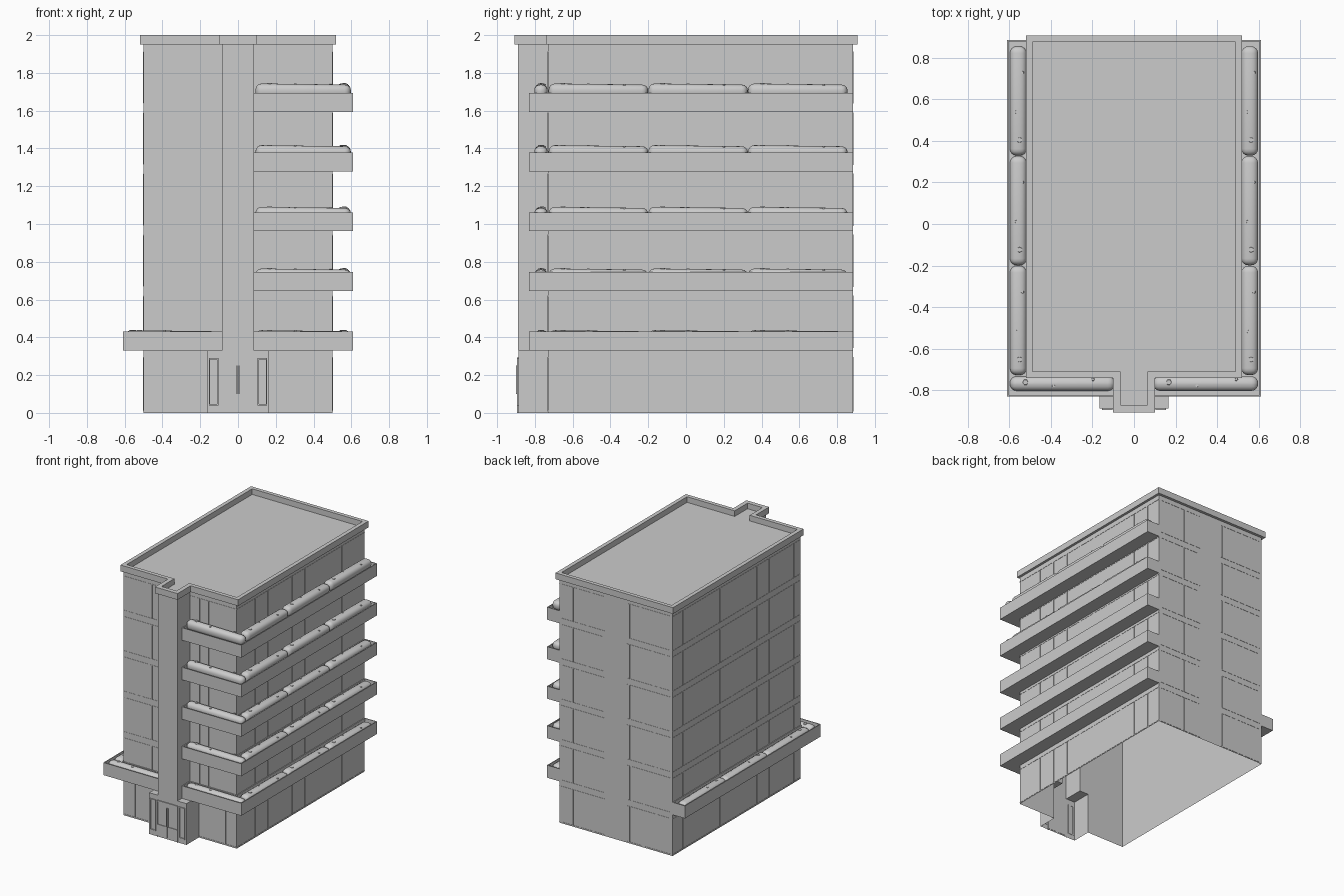
import bpy, bmesh
from mathutils import Matrix, Vector

if "Cube" in bpy.data.objects:
    bpy.data.objects.remove(bpy.data.objects["Cube"])


def finish(name, bm, smooth=False):
    bmesh.ops.recalc_face_normals(bm, faces=bm.faces)
    me = bpy.data.meshes.new(name)
    bm.to_mesh(me)
    bm.free()
    ob = bpy.data.objects.new(name, me)
    bpy.context.collection.objects.link(ob)
    if smooth:
        for p in me.polygons:
            p.use_smooth = True
    return ob


def loop(bm, pts, z):
    return [bm.verts.new((x, y, z)) for x, y in pts]


def bridge(bm, a, b):
    for i in range(len(a)):
        j = (i + 1) % len(a)
        bm.faces.new((a[i], a[j], b[j], b[i]))


def add_box(bm, x0, x1, y0, y1, z0, z1):
    m = Matrix.Translation(((x0 + x1) / 2, (y0 + y1) / 2, (z0 + z1) / 2))
    bmesh.ops.create_cube(bm, size=1, matrix=m @ Matrix.Diagonal((x1 - x0, y1 - y0, z1 - z0, 1)))


def plan(w, front, back, tw, tf):
    """Building outline: rectangle with a tower tab on the front."""
    return [(-w, front), (-tw, front), (-tw, tf), (tw, tf), (tw, front), (w, front), (w, back), (-w, back)]


def basin(name, outer, inner, z0, z1, deck):
    """Solid with a recessed top: outer walls, rim, inner walls and floor."""
    bm = bmesh.new()
    rings = [loop(bm, outer, z0), loop(bm, outer, z1), loop(bm, inner, z1), loop(bm, inner, deck)]
    for a, b in zip(rings, rings[1:]):
        bridge(bm, a, b)
    bm.faces.new(rings[0])
    bm.faces.new(rings[-1])
    return finish(name, bm)


# Wall shell, hollow and open underneath, with wider entrance at the bottom
bm = bmesh.new()
low = plan(0.5, -0.73, 0.885, 0.165, -0.887)
high = plan(0.5, -0.73, 0.885, 0.085, -0.889)
rings = [loop(bm, low, 0), loop(bm, low, 0.33)]
bridge(bm, *rings)
up = [loop(bm, high, 0.33), loop(bm, high, 1.955)]
bridge(bm, *up)
for s in (-1, 1):  # roofs of the entrance wings
    bm.faces.new([bm.verts.new((s * x, y, 0.33)) for x, y in
                  ((0.085, -0.887), (0.165, -0.887), (0.165, -0.73), (0.085, -0.73))])
finish("wall_shell", bm)

# Roof parapet and deck
basin("roof_parapet", plan(0.52, -0.742, 0.907, 0.1, -0.907),
      plan(0.488, -0.71, 0.876, 0.066, -0.872), 1.95, 2.0, 1.955)

# Thin window joints on all facades
bm = bmesh.new()
T, W = 0.002, 0.003
side_y = [-0.65 + 0.156 * i for i in range(10)]
back_x = (0.12, 0.25, 0.38)
front_x = (0.17, 0.25, 0.34, 0.46)
for f in range(6):
    z0 = 0.01 if f == 0 else 0.295 + 0.3235 * (f - 1) + 0.05
    z1 = 0.295 + 0.3235 * f
    for s in (-1, 1):
        xa, xb = sorted((s * 0.5, s * (0.5 + T)))
        for y in side_y:
            add_box(bm, xa, xb, y - W, y + W, z0, z1)
        for z in (z0, z1):
            add_box(bm, xa, xb, -0.73, 0.885, z - 0.002, z + 0.002)
            fa, fb = sorted((s * (0.17 if f == 0 else 0.09), s * 0.5))
            add_box(bm, fa, fb, -0.73 - T, -0.73, z - 0.002, z + 0.002)
            ba, bb = sorted((s * 0.1, s * 0.48))
            add_box(bm, ba, bb, 0.885, 0.885 + T, z - 0.002, z + 0.002)
        for x in (0.2, 0.3, 0.4) if f == 0 else front_x:
            add_box(bm, s * x - W, s * x + W, -0.73 - T, -0.73, z0, z1)
        for x in back_x:
            add_box(bm, s * x - W, s * x + W, 0.885, 0.885 + T, z0, z1)
finish("window_joints", bm)


# Planted balconies: L-shaped troughs
def planter(name, s, z0):
    def ell(d):
        pts = [(0.085 + d, -0.83 + d), (0.61 - d, -0.83 + d), (0.61 - d, 0.885 - d),
               (0.5 + d, 0.885 - d), (0.5 + d, -0.73 - d), (0.085 + d, -0.73 - d)]
        return [(s * x, y) for x, y in pts]
    basin(name, ell(0), ell(0.006), z0, z0 + 0.1, z0 + 0.07)


# Hedge: rounded bar with a few six-sided leaf lumps, built along y
def hedge(name, cx, cy, top, length, along_x=False, width=0.08):
    bm = bmesh.new()
    add_box(bm, -width / 2, width / 2, -length / 2, length / 2, -0.04, 0.04)
    bmesh.ops.bevel(bm, geom=list(bm.edges), offset=0.033, segments=4, profile=0.5, affect='EDGES')
    for v in bm.verts:  # gentle fall toward the far end
        if v.co.z > 0:
            v.co.z *= 1 - 0.16 * (v.co.y / length + 0.5)
    for off, x, r in ((0.075, 0.006, 0.018), (0.21, -0.01, 0.01), (0.4, 0.02, 0.01)):
        bmesh.ops.create_cone(bm, cap_ends=True, segments=6, radius1=r, radius2=r * 0.7, depth=0.02,
                              matrix=Matrix.Translation((x, off - length / 2, 0.034 - abs(x) * 0.4)))
    if along_x:
        bm.transform(Matrix(((0, 1, 0, 0), (1, 0, 0, 0), (0, 0, 1, 0), (0, 0, 0, 1))))
    bm.transform(Matrix.Translation((cx, cy, top - 0.044)))
    ob = finish(name, bm, True)
    ob.data.set_sharp_from_angle(angle=0.7)


for i in range(5):
    for s, side in ((1, "right"), (-1, "left")):
        if s < 0 and i:
            continue  # the left side only has the lowest balcony
        planter(f"planter_{side}_{i}", s, 0.33 + 0.316 * i)
        top = 0.442 + 0.3265 * i
        for k in range(3):
            hedge(f"hedge_{side}_{i}_{k}", s * 0.557, -0.464 + 0.528 * k, top, 0.526)
        hedge(f"hedge_front_{side}_{i}", s * 0.345, -0.768, top, 0.505, True, 0.07)

# Entrance: door leaves, kick plates, transom, handles and framed side windows
bm = bmesh.new()
add_box(bm, -0.092, 0.092, -0.894, -0.887, 0.284, 0.292)
for s in (-1, 1):
    def part(x0, x1, y, z0, z1):
        a, b = sorted((s * x0, s * x1))
        add_box(bm, a, b, y, -0.885, z0, z1)
    part(0.086, 0.092, -0.894, 0, 0.29)
    part(0.003, 0.086, -0.892, 0.01, 0.1)
    part(0.003, 0.008, -0.899, 0.1, 0.25)
    for x in (0.103, 0.147):
        part(x, x + 0.007, -0.895, 0.04, 0.29)
    for z in (0.04, 0.283):
        part(0.103, 0.154, -0.895, z, z + 0.007)
finish("entrance_doors", bm)
